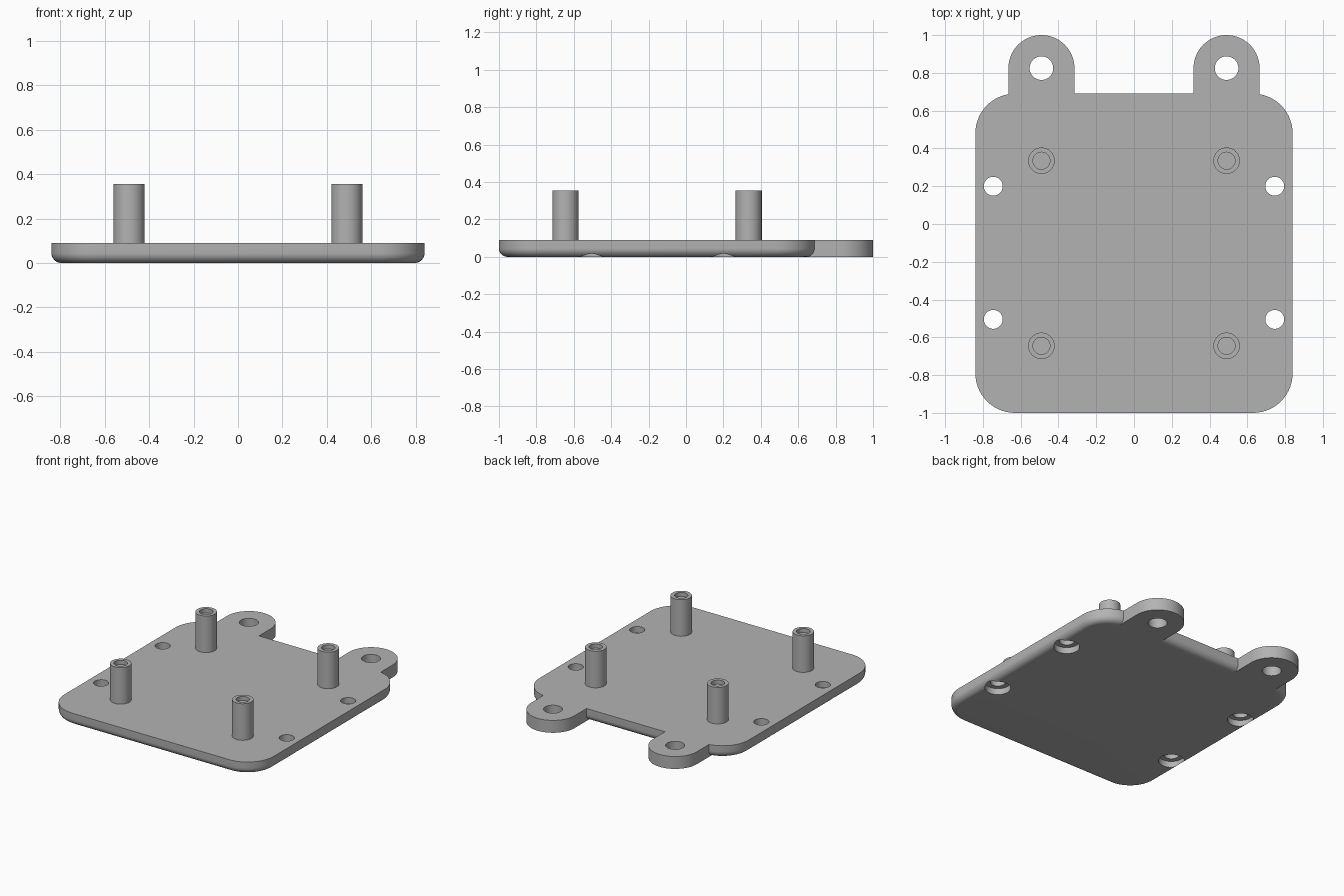
import bpy, bmesh, math

if "Cube" in bpy.data.objects:
    bpy.data.objects.remove(bpy.data.objects["Cube"], do_unlink=True)

THICK = 0.09
FILLET = 0.045

grey = bpy.data.materials.new("plain grey")
grey.use_nodes = True
colour = (0.45, 0.45, 0.45, 1)
grey.diffuse_color = colour
grey.node_tree.nodes["Principled BSDF"].inputs["Base Color"].default_value = colour


def arc(cx, cy, r, start, end, steps):
    return [(cx + r * math.cos(math.radians(start + (end - start) * i / steps)),
             cy + r * math.sin(math.radians(start + (end - start) * i / steps)))
            for i in range(steps + 1)]


def loft(name, rings):
    """Closed solid through matching rings of (outline, height)."""
    bm = bmesh.new()
    loops = [[bm.verts.new((x, y, z)) for x, y in outline] for outline, z in rings]
    count = len(loops[0])
    for low, high in zip(loops, loops[1:]):
        for i in range(count):
            j = (i + 1) % count
            bm.faces.new((low[i], low[j], high[j], high[i]))
    bm.faces.new(loops[0][::-1])
    bm.faces.new(loops[-1])
    mesh = bpy.data.meshes.new(name)
    bm.to_mesh(mesh)
    bm.free()
    mesh.materials.append(grey)
    obj = bpy.data.objects.new(name, mesh)
    bpy.context.collection.objects.link(obj)
    return obj


def cylinder(name, x, y, r, z0, z1):
    circle = arc(x, y, r, 0, 360, 48)[:-1]
    return loft(name, [(circle, z0), (circle, z1)])


def combine(target, other, operation):
    mod = target.modifiers.new(operation.title(), 'BOOLEAN')
    mod.operation = operation
    mod.solver = 'EXACT'
    mod.object = other
    bpy.context.view_layer.objects.active = target
    bpy.ops.object.modifier_apply(modifier=mod.name)
    bpy.data.objects.remove(other, do_unlink=True)


def plate_outline(inset):
    r = 0.21 - inset
    corners = [(0.63, 0.48, 0), (-0.63, 0.48, 90), (-0.63, -0.79, 180), (0.63, -0.79, 270)]
    return [p for x, y, a in corners for p in arc(x, y, r, a, a + 90, 14)]


def smooth(obj):
    bpy.ops.object.select_all(action='DESELECT')
    obj.select_set(True)
    bpy.context.view_layer.objects.active = obj
    bpy.ops.object.shade_smooth_by_angle(angle=math.radians(30))


# Plate with rounded corners and a rounded lower edge
rings = []
for i in range(9):
    a = math.radians(90 * i / 8)
    rings.append((plate_outline(FILLET * (1 - math.sin(a))), FILLET * (1 - math.cos(a))))
rings.append((plate_outline(0), THICK))
plate = loft("base_plate", rings)

# Square-edged mounting tabs on the back, each with a hole
for side in (-1, 1):
    x, y, r = side * 0.49, 0.825, 0.175
    outline = arc(x, y, r, 0, 180, 32) + [(x - r, 0.58), (x + r, 0.58)]
    combine(plate, loft("mounting_tab", [(outline, 0), (outline, THICK)]), 'UNION')
for side in (-1, 1):
    combine(plate, cylinder("tab_hole", side * 0.49, 0.825, 0.0625, -0.1, 0.2), 'DIFFERENCE')

# Screw holes near the sides, counterbored from below
for side in (-1, 1):
    for y in (0.2, -0.505):
        combine(plate, cylinder("screw_hole", side * 0.745, y, 0.05, -0.1, 0.2), 'DIFFERENCE')
        combine(plate, cylinder("counterbore", side * 0.745, y, 0.085, -0.1, 0.045), 'DIFFERENCE')
smooth(plate)

# Standoffs with a blind hole in the top
for side, hand in ((-1, "right"), (1, "left")):
    for y, end in ((0.335, "back"), (-0.645, "front")):
        post = cylinder(f"standoff_{end}_{hand}", side * 0.49, y, 0.07, THICK - 0.01, 0.355)
        combine(post, cylinder("bore", side * 0.49, y, 0.045, 0.325, 0.5), 'DIFFERENCE')
        smooth(post)
